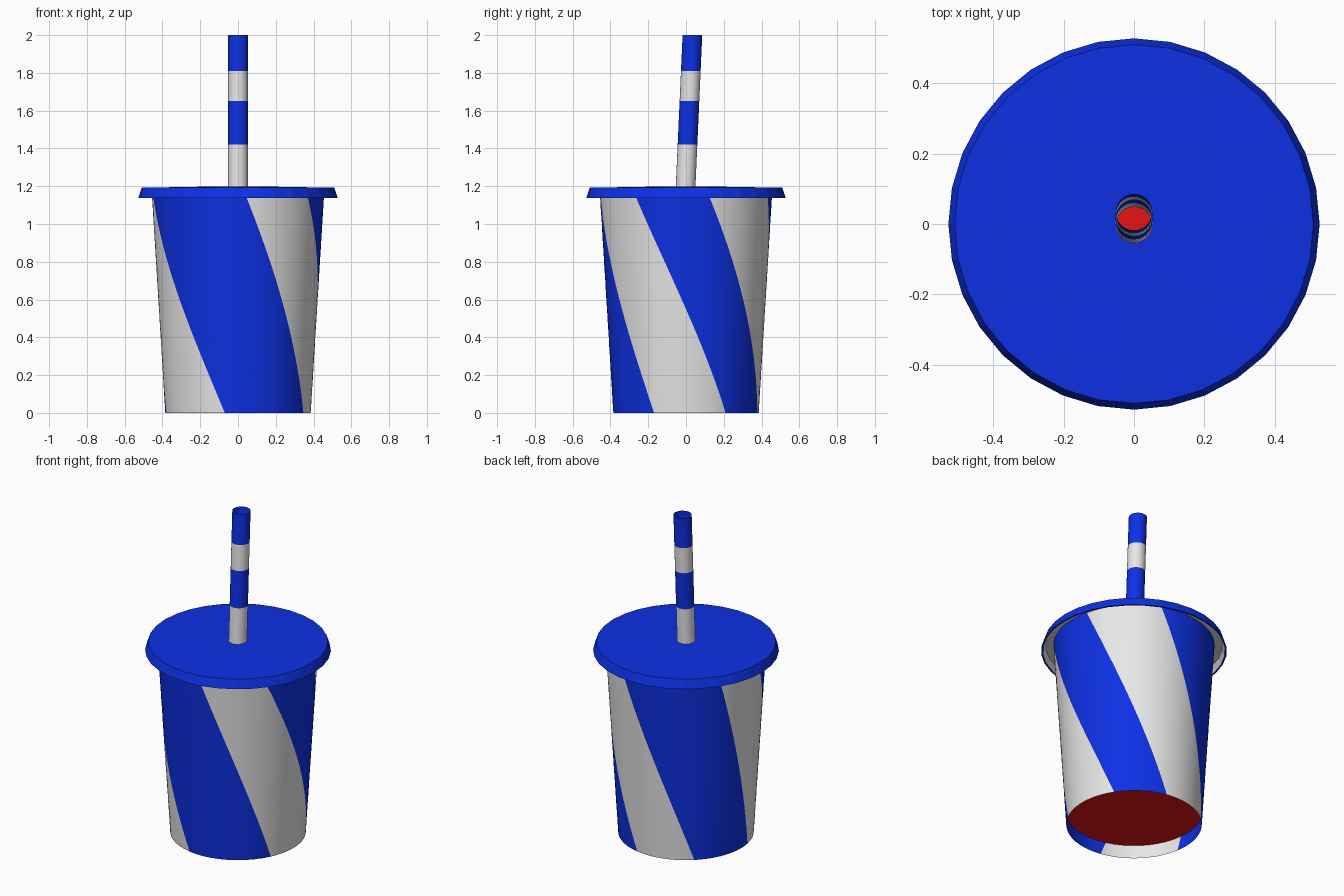
import bpy, bmesh, math

if "Cube" in bpy.data.objects:
    bpy.data.objects.remove(bpy.data.objects["Cube"])


def material(name, rgb):
    m = bpy.data.materials.new(name)
    m.diffuse_color = (*rgb, 1)
    m.use_nodes = True
    m.node_tree.nodes["Principled BSDF"].inputs["Base Color"].default_value = m.diffuse_color
    return m


BLUE = material("blue", (0.004, 0.03, 0.78))
WHITE = material("white", (0.8, 0.8, 0.8))
RED = material("red", (0.8, 0.006, 0.007))


def lerp(a, b, t):
    return a + (b - a) * t


def loft(name, rings, mats, mat_rule, smooth=True, cap_top=None):
    """Join closed rings of points; mat_rule(row, column) gives the colour."""
    bm = bmesh.new()
    rows = [[bm.verts.new(p) for p in ring] for ring in rings]
    n = len(rows[0])
    for r in range(len(rows) - 1):
        for c in range(n):
            d = (c + 1) % n
            f = bm.faces.new((rows[r][c], rows[r][d], rows[r + 1][d], rows[r + 1][c]))
            f.material_index = mat_rule(r, c)
            f.smooth = smooth
    if cap_top is not None:
        bm.faces.new(rows[-1]).material_index = cap_top
    me = bpy.data.meshes.new(name)
    bm.to_mesh(me)
    bm.free()
    for m in mats:
        me.materials.append(m)
    ob = bpy.data.objects.new(name, me)
    bpy.context.collection.objects.link(ob)
    return ob


def circle(r, z, n=32, y=0.0):
    return [(r * math.sin(2 * math.pi * i / n), y - r * math.cos(2 * math.pi * i / n), z)
            for i in range(n)]


# Cup wall: stripe edges as (angle at base, angle at z = 1.14), degrees from the front
EDGES = [(-10.5, -80), (64, 5.7), (123, 54.5), (169, 106), (222, 162), (280, 240)]
SUB = 10
TOP = 1.18


def cup_ring(z):
    t = z / 1.14
    r = lerp(0.385, 0.455, t)
    at = [lerp(a, b, t) for a, b in EDGES]
    at.append(at[0] + 360)
    pts = []
    for k in range(len(EDGES)):
        for j in range(SUB):
            a = math.radians(lerp(at[k], at[k + 1], j / SUB))
            pts.append((r * math.sin(a), -r * math.cos(a), z))
    return pts


loft("cup_wall", [cup_ring(TOP * i / 20) for i in range(21)], [BLUE, WHITE],
     lambda r, c: (c // SUB) % 2)

# Recessed cup base
loft("cup_base", [circle(0.389, 0.085, 48), circle(0.2, 0.085, 48)], [RED],
     lambda r, c: 0, smooth=False, cap_top=0)

# Lid with sloping rim and slightly raised middle
loft("lid", [circle(0.518, 1.138), circle(0.528, 1.138), circle(0.51, 1.192), circle(0.17, 1.198)],
     [BLUE], lambda r, c: 0, smooth=False, cap_top=0)

# White lip under the lid
loft("cup_lip", [circle(0.518, 1.138), circle(0.503, 1.175), circle(0.452, 1.175)],
     [WHITE], lambda r, c: 0, smooth=False)

# Leaning banded straw, open at the top
bands = [1.196, 1.42, 1.65, 1.81, 2.0]
lean = lambda z: lerp(-0.002, 0.034, (z - 1.2) / 0.8)
loft("straw", [circle(0.052, z, 24, lean(z)) for z in bands], [WHITE, BLUE],
     lambda r, c: r % 2)

# Red drink seen down the straw
loft("straw_drink", [circle(0.0515, 1.201, 24, lean(1.201)), circle(0.02, 1.201, 24, lean(1.201))],
     [RED], lambda r, c: 0, smooth=False, cap_top=0)
